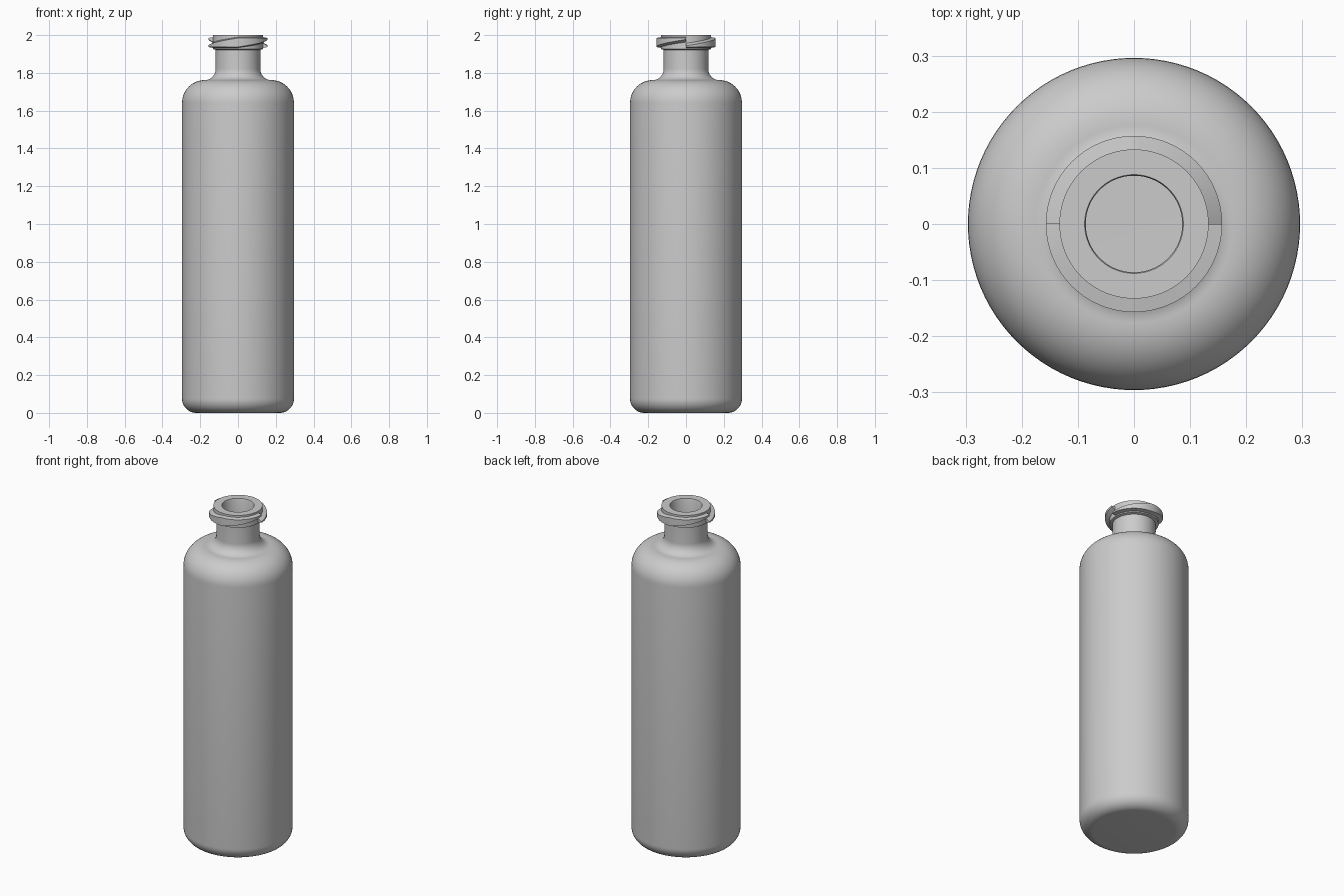
import bpy, bmesh, math

if "Cube" in bpy.data.objects:
    bpy.data.objects.remove(bpy.data.objects["Cube"])

grey = bpy.data.materials.new("plain_grey")
grey.diffuse_color = (0.6, 0.6, 0.6, 1)
grey.use_nodes = True
grey.node_tree.nodes["Principled BSDF"].inputs["Base Color"].default_value = grey.diffuse_color
SEGS = 96


def finish(name, bm):
    bmesh.ops.recalc_face_normals(bm, faces=bm.faces)
    mesh = bpy.data.meshes.new(name)
    bm.to_mesh(mesh)
    bm.free()
    mesh.materials.append(grey)
    ob = bpy.data.objects.new(name, mesh)
    bpy.context.collection.objects.link(ob)
    bpy.ops.object.select_all(action='DESELECT')
    bpy.context.view_layer.objects.active = ob
    ob.select_set(True)
    bpy.ops.object.shade_smooth_by_angle(angle=math.radians(30))
    return ob


def arc(cr, cz, rad, a0, a1, n=12, rad_z=None):
    """Points on an arc in the radius / height plane, angles in degrees."""
    out = []
    for i in range(n + 1):
        a = math.radians(a0 + (a1 - a0) * i / n)
        out.append((cr + rad * math.cos(a), cz + (rad_z or rad) * math.sin(a)))
    return out


def lathe(name, profile):
    """Revolve a profile whose first and last points lie on the axis."""
    bm = bmesh.new()
    rings = []
    for r, z in profile:
        if r < 1e-6:
            rings.append([bm.verts.new((0, 0, z))])
        else:
            rings.append([bm.verts.new((r * math.cos(2 * math.pi * i / SEGS),
                                        r * math.sin(2 * math.pi * i / SEGS), z))
                          for i in range(SEGS)])
    for a, b in zip(rings, rings[1:]):
        for i in range(SEGS):
            j = (i + 1) % SEGS
            quad = [a[i % len(a)], a[j % len(a)], b[j % len(b)], b[i % len(b)]]
            bm.faces.new(list(dict.fromkeys(quad)))
    return finish(name, bm)


# Bottle: outer skin, collar, mouth and hollow inside in one profile
outer = [(0, 0)]
outer += arc(0.221, 0.075, 0.075, -90, 0)               # base rounding
outer += arc(0.176, 1.642, 0.12, 0, 90)                 # shoulder
outer += arc(0.176, 1.822, 0.058, 270, 180, rad_z=0.06) # neck fillet
outer += [(0.118, 1.922), (0.133, 1.926), (0.133, 2.0)] # neck and collar
inner = [(0.088, 2.0), (0.086, 1.995)]                  # mouth
inner += arc(0.176, 1.822, 0.09, 180, 270)
inner += arc(0.176, 1.642, 0.09, 90, 0)
inner += arc(0.221, 0.075, 0.045, 0, -90)
inner += [(0, 0.03)]                                    # inside floor
lathe("bottle", outer + inner)


# Screw thread: two half-turn ridges, tapered at both ends
def thread(name, start):
    bm = bmesh.new()
    n = SEGS // 2
    sections = []
    for i in range(n + 1):
        t = i / n
        up, late = min(1, 2 * t), max(0, 2 * t - 1)     # top rises first, then bottom
        section = [(0.128, 1.932 + 0.028 * late), (0.157, 1.937 + 0.040 * late),
                   (0.157, 1.943 + 0.042 * up), (0.128, 1.960 + 0.030 * up)]
        a = start + math.pi * t
        sections.append([bm.verts.new((r * math.cos(a), r * math.sin(a), z))
                         for r, z in section])
    for a, b in zip(sections, sections[1:]):
        for k in range(4):
            m = (k + 1) % 4
            bm.faces.new((a[k], a[m], b[m], b[k]))
    bm.faces.new(sections[0])
    bm.faces.new(sections[-1])
    return finish(name, bm)


thread("front_thread", math.pi)
thread("back_thread", 0)
